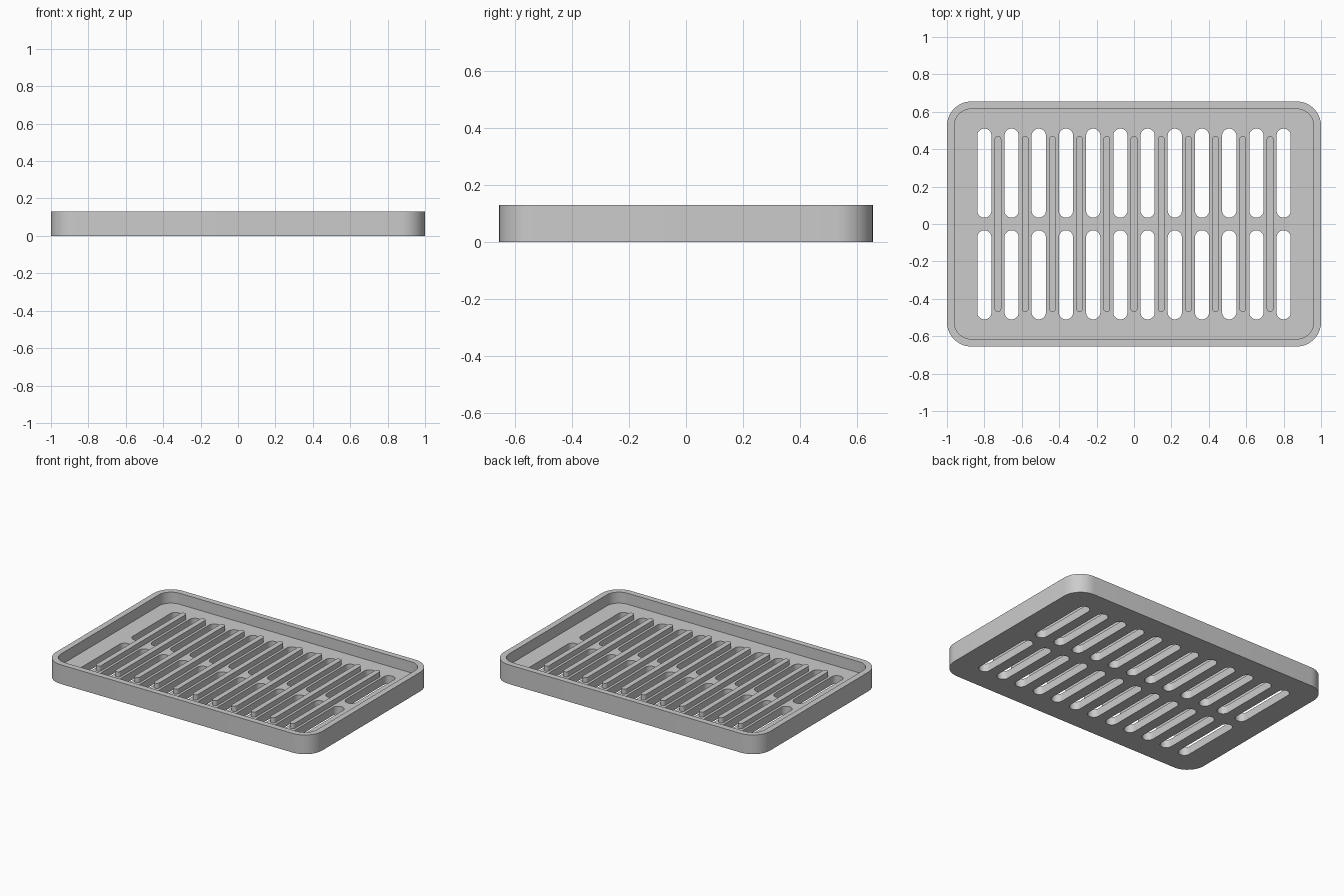
import bpy
import bmesh
from math import cos, sin, pi

cube = bpy.data.objects.get("Cube")
if cube:
    bpy.data.objects.remove(cube, do_unlink=True)

grey = bpy.data.materials.new("plain grey")
grey.use_nodes = True
COLOUR = (0.6, 0.6, 0.6, 1)
grey.diffuse_color = COLOUR
grey.node_tree.nodes["Principled BSDF"].inputs["Base Color"].default_value = COLOUR

LENGTH, WIDTH, HEIGHT = 2.0, 1.31, 0.13
FLOOR = 0.055
RIB_TOP = 0.09
SLOTS = 12
PITCH = 1.6 / (SLOTS - 1)


def outline(cx, cy, w, d, r, steps=10):
    """Rounded rectangle, anticlockwise."""
    points = []
    for k, (sx, sy) in enumerate(((1, 1), (-1, 1), (-1, -1), (1, -1))):
        for i in range(steps + 1):
            a = (k + i / steps) * pi / 2
            points.append((cx + sx * (w / 2 - r) + r * cos(a),
                           cy + sy * (d / 2 - r) + r * sin(a)))
    return points


def prisms(name, outlines, z0, z1):
    """One object made of upright prisms."""
    bm = bmesh.new()
    for points in outlines:
        low = [bm.verts.new((x, y, z0)) for x, y in points]
        high = [bm.verts.new((x, y, z1)) for x, y in points]
        bm.faces.new(low[::-1])
        bm.faces.new(high)
        for i in range(len(points)):
            j = (i + 1) % len(points)
            bm.faces.new((low[i], low[j], high[j], high[i]))
    bmesh.ops.remove_doubles(bm, verts=bm.verts, dist=1e-5)
    mesh = bpy.data.meshes.new(name)
    bm.to_mesh(mesh)
    bm.free()
    mesh.materials.append(grey)
    obj = bpy.data.objects.new(name, mesh)
    bpy.context.collection.objects.link(obj)
    return obj


def smooth(obj):
    bpy.ops.object.select_all(action="DESELECT")
    obj.select_set(True)
    bpy.context.view_layer.objects.active = obj
    bpy.ops.object.shade_smooth_by_angle(angle=pi / 6)


# Tray body, with its recess and two rows of slots cut out
tray = prisms("tray", [outline(0, 0, LENGTH, WIDTH, 0.13)], 0, HEIGHT)
recess = prisms("recess_cutter", [outline(0, 0, LENGTH - 0.08, WIDTH - 0.08, 0.09)],
                FLOOR, HEIGHT + 0.1)
slots = prisms("slot_cutter",
               [outline((i - (SLOTS - 1) / 2) * PITCH, side * 0.272, 0.076, 0.476, 0.0379)
                for i in range(SLOTS) for side in (-1, 1)], -0.1, FLOOR + 0.02)
for cutter in (recess, slots):
    cutter.hide_render = True
    cut = tray.modifiers.new(cutter.name, "BOOLEAN")
    cut.operation = "DIFFERENCE"
    cut.solver = "EXACT"
    cut.object = cutter
bpy.context.view_layer.update()
evaluated = tray.evaluated_get(bpy.context.evaluated_depsgraph_get())
finished = bpy.data.meshes.new_from_object(evaluated)
tray.modifiers.clear()
tray.data = finished
for cutter in (recess, slots):
    bpy.data.objects.remove(cutter, do_unlink=True)
smooth(tray)

# Raised ribs between the slots
ribs = prisms("ribs",
              [outline((i - (SLOTS - 2) / 2) * PITCH, 0, 0.036, 0.94, 0.0179, 6)
               for i in range(SLOTS - 1)], FLOOR - 0.005, RIB_TOP)
smooth(ribs)
